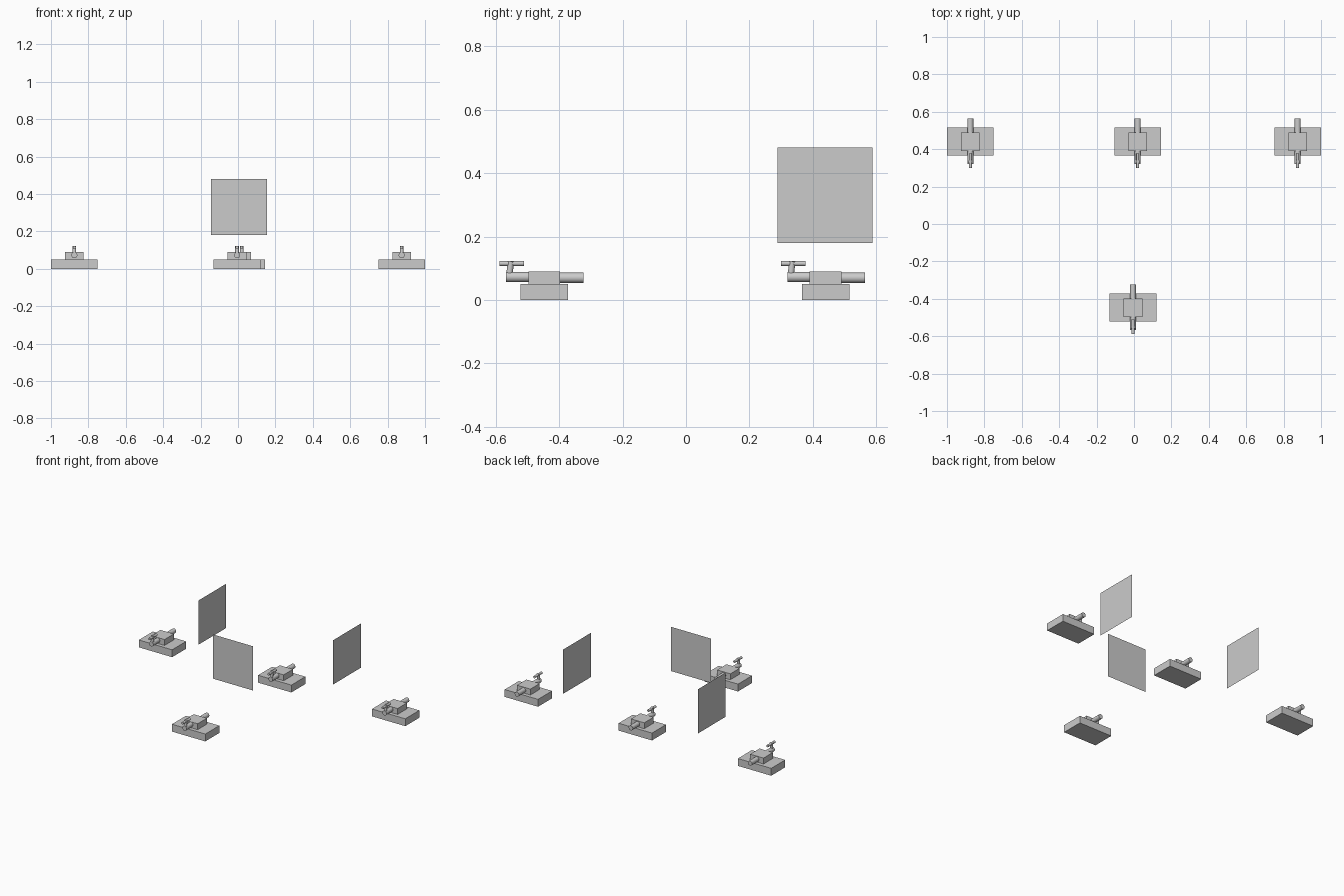
import bpy, bmesh, math
from mathutils import Vector, Matrix

if "Cube" in bpy.data.objects:
    bpy.data.objects.remove(bpy.data.objects["Cube"])


def finish(bm, name, smooth=False):
    bmesh.ops.recalc_face_normals(bm, faces=bm.faces)
    me = bpy.data.meshes.new(name)
    bm.to_mesh(me)
    bm.free()
    ob = bpy.data.objects.new(name, me)
    bpy.context.collection.objects.link(ob)
    if smooth:
        bpy.ops.object.select_all(action='DESELECT')
        ob.select_set(True)
        bpy.context.view_layer.objects.active = ob
        bpy.ops.object.shade_smooth_by_angle(angle=math.radians(35))
    return ob


def box(name, center, size):
    bm = bmesh.new()
    bmesh.ops.create_cube(bm, size=1, matrix=Matrix.Translation(center) @ Matrix.Diagonal((*size, 1)))
    return finish(bm, name)


def rod(name, a, b, radius, sides=24):
    a, b = Vector(a), Vector(b)
    d = b - a
    m = Matrix.Translation((a + b) / 2) @ d.to_track_quat('Z', 'Y').to_matrix().to_4x4()
    bm = bmesh.new()
    bmesh.ops.create_cone(bm, cap_ends=True, segments=sides, radius1=radius,
                          radius2=radius, depth=d.length, matrix=m)
    return finish(bm, name, True)


def panel(name, center, across):
    # single-sided square sheet standing upright
    c, h, up = Vector(center), Vector(across) * 0.15, Vector((0, 0, 0.15))
    bm = bmesh.new()
    bm.faces.new([bm.verts.new(c + p) for p in (-h - up, h - up, h + up, -h + up)])
    return finish(bm, name)


def valve(tag, x, y):
    # plinth and body blocks
    box(f"base_{tag}", (x, y, 0.025), (0.25, 0.15, 0.05))
    box(f"body_{tag}", (x, y, 0.07), (0.1, 0.1, 0.04))
    # front and back pipes
    rod(f"front_pipe_{tag}", (x, y - 0.12, 0.0725), (x, y - 0.045, 0.0725), 0.016)
    rod(f"back_pipe_{tag}", (x, y + 0.045, 0.07), (x, y + 0.124, 0.07), 0.016)
    # stem and crossbar handle
    rod(f"stem_{tag}", (x, y - 0.11, 0.075), (x, y - 0.105, 0.122), 0.010)
    rod(f"handle_{tag}", (x, y - 0.141, 0.115), (x, y - 0.063, 0.115), 0.008)


# four valve units
for tag, x, y in (("left", -0.875, 0.44), ("middle", 0.02, 0.44),
                  ("right", 0.875, 0.44), ("front", -0.005, -0.447)):
    valve(tag, x, y)

# floating panels
panel("left_panel", (-0.5, 0.438, 0.33), (0, 1, 0))
panel("right_panel", (0.51, 0.438, 0.33), (0, 1, 0))
panel("front_panel", (0.005, -0.063, 0.33), (1, 0, 0))
